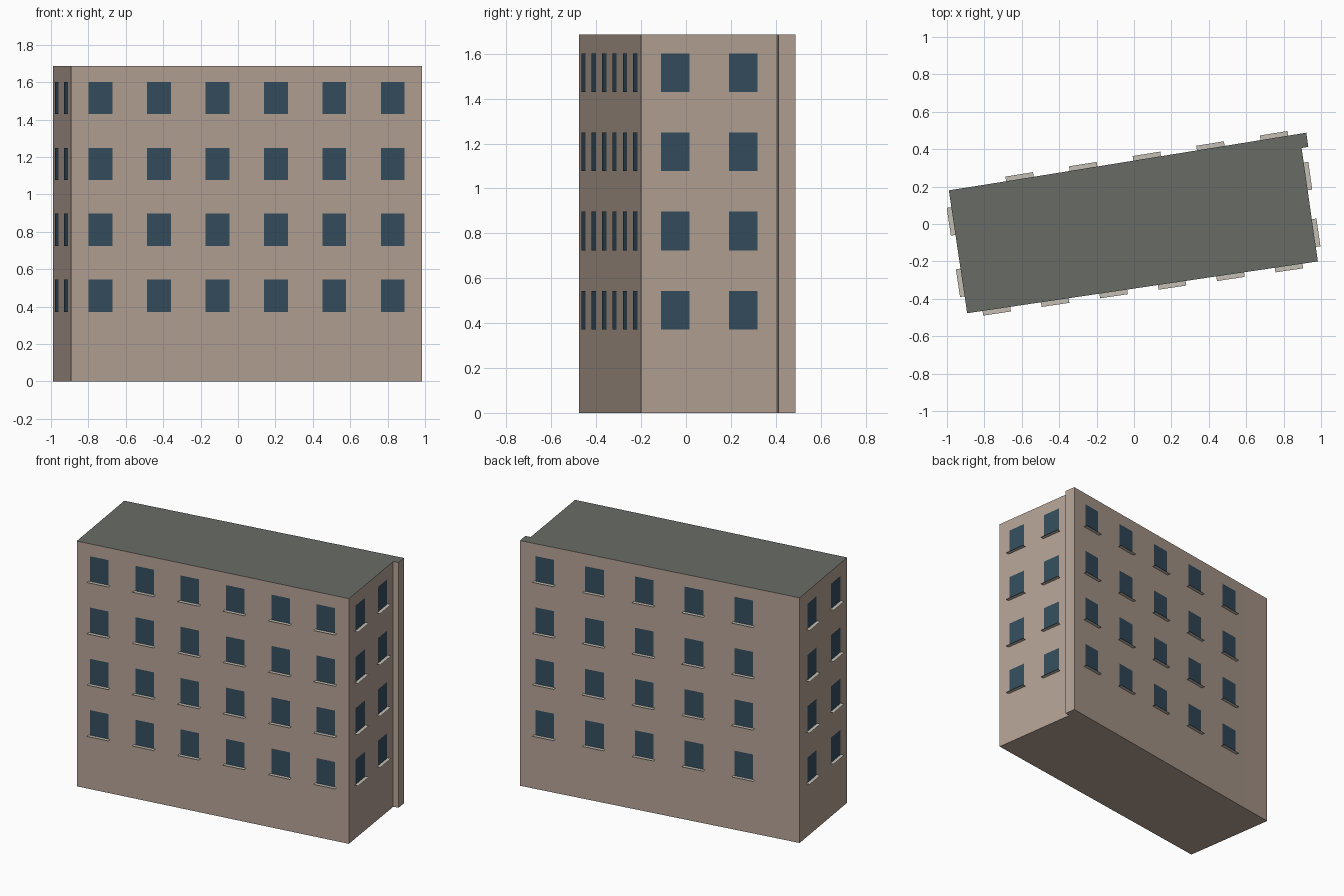
import bpy
from mathutils import Vector

if "Cube" in bpy.data.objects:
    bpy.data.objects.remove(bpy.data.objects["Cube"])

H = 1.685
# footprint, counter-clockwise, with the number of window columns per wall
PLAN = [((-0.892, -0.477), 6), ((0.983, -0.2), 2), ((0.896, 0.406), 0),
        ((0.932, 0.413), 0), ((0.921, 0.488), 5), ((-0.78, 0.213), 0),
        ((-0.99, 0.18), 2)]
FLOORS = [0.372 + 0.3525 * i for i in range(4)]
WIN_W, WIN_H, SILL_W, SILL_D = 0.129, 0.172, 0.15, 0.025


def material(name, rgb):
    m = bpy.data.materials.new(name)
    m.diffuse_color = (*rgb, 1)
    m.use_nodes = True
    m.node_tree.nodes["Principled BSDF"].inputs["Base Color"].default_value = m.diffuse_color
    return m


def add(name, verts, faces, mats):
    me = bpy.data.meshes.new(name)
    me.from_pydata(verts, [], faces)
    for m in mats:
        me.materials.append(m)
    ob = bpy.data.objects.new(name, me)
    bpy.context.collection.objects.link(ob)
    return ob


wall = material("wall", (0.46, 0.36, 0.30))
roof = material("roof", (0.14, 0.15, 0.13))
glass = material("glass", (0.035, 0.075, 0.11))
stone = material("stone", (0.55, 0.52, 0.46))

# building body: extruded footprint, top face in roof colour
pts = [Vector((*p, 0)) for p, _ in PLAN]
n = len(pts)
up = Vector((0, 0, H))
faces = [(i, (i + 1) % n, n + (i + 1) % n, n + i) for i in range(n)]
faces += [tuple(range(n, 2 * n)), tuple(reversed(range(n)))]
body = add("building_body", pts + [p + up for p in pts], faces, [wall, roof])
body.data.polygons[n].material_index = 1

# window panes on the walls and flat sills beneath them
panes, sills = [], []
for i, (_, cols) in enumerate(PLAN):
    a, b = pts[i], pts[(i + 1) % n]
    d = (b - a).normalized()
    out = Vector((d.y, -d.x, 0))
    for c in range(cols):
        mid = a.lerp(b, (c + 0.5) / cols)
        for z in FLOORS:
            o = mid + out * 0.003 + Vector((0, 0, z))
            w, h = d * WIN_W / 2, Vector((0, 0, WIN_H))
            panes += [o - w, o + w, o + w + h, o - w + h]
            o = mid + Vector((0, 0, z - 0.002))
            s, e = d * SILL_W / 2, out * SILL_D
            sills += [o - s + e, o + s + e, o + s, o - s]

for name, v, m in (("window_panes", panes, glass), ("window_sills", sills, stone)):
    add(name, v, [(k, k + 1, k + 2, k + 3) for k in range(0, len(v), 4)], [m])
